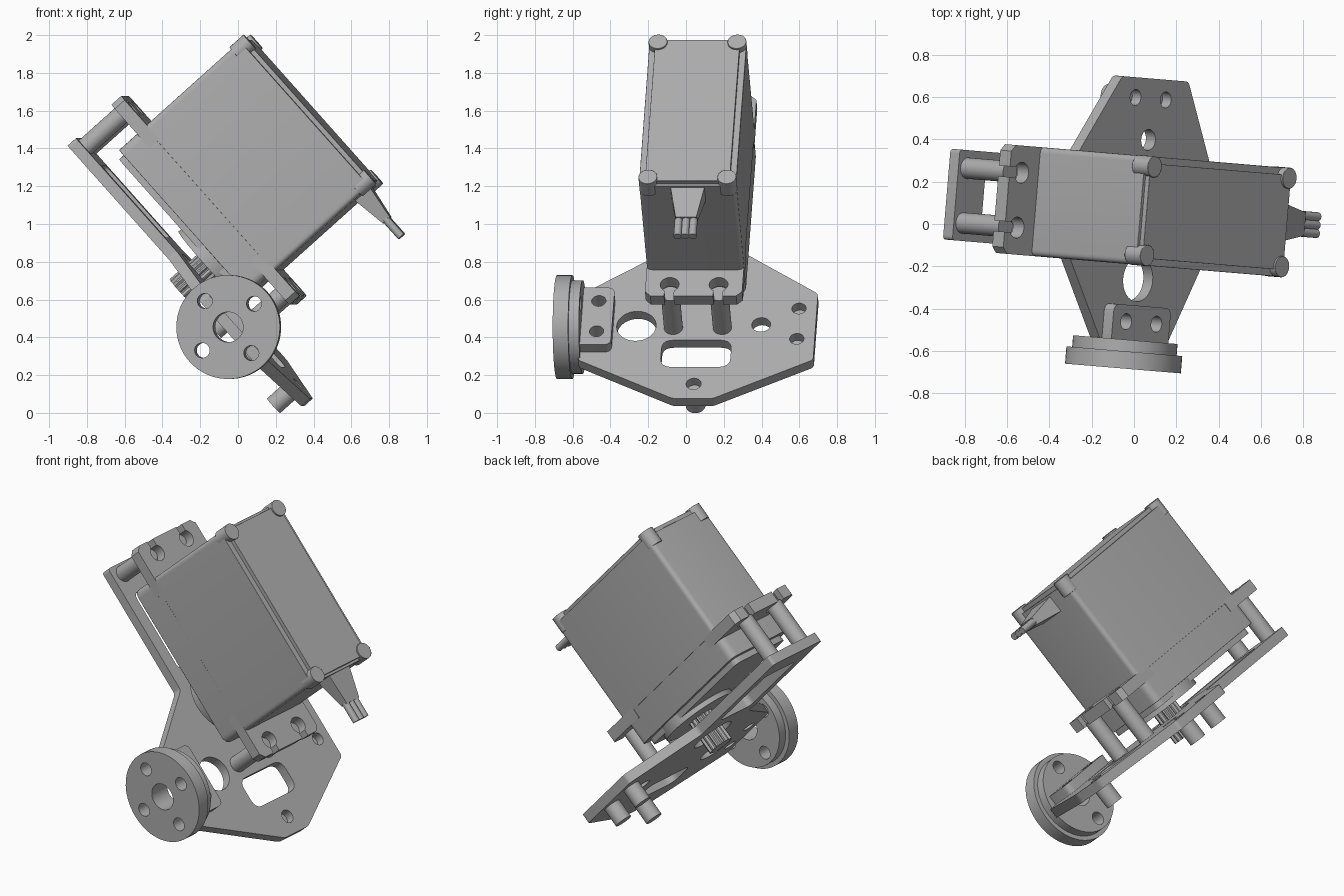
import bpy, bmesh
from math import radians, cos, sin, pi
from mathutils import Matrix, Vector

cube = bpy.data.objects.get("Cube")
if cube:
    bpy.data.objects.remove(cube, do_unlink=True)

grey = bpy.data.materials.new("plain grey")
grey.use_nodes = True
COLOUR = (0.42, 0.42, 0.42, 1)
grey.diffuse_color = COLOUR
grey.node_tree.nodes["Principled BSDF"].inputs["Base Color"].default_value = COLOUR

# Tilted frame: x runs down the mounting plate, z is the plate normal
FRAME = (Matrix.Translation((0, 0, 1)) @ Matrix.Rotation(radians(-4.8), 4, 'Z')
         @ Matrix.Rotation(radians(48.2), 4, 'Y') @ Matrix.Translation((0, 0.067, 0)))
SIDEWAYS = Matrix.Rotation(pi / 2, 4, 'X')    # extrude along -y
LENGTHWISE = Matrix.Rotation(pi / 2, 4, 'Y')  # extrude along +x


def circle(x, y, r, steps=32):
    return [(x + r * cos(2 * pi * i / steps), y + r * sin(2 * pi * i / steps))
            for i in range(steps)]


def rounded(points, r, steps=5):
    """Polygon with every corner rounded by a small curve."""
    out = []
    for i, p in enumerate(points):
        p = Vector(p)
        before, after = Vector(points[i - 1]), Vector(points[(i + 1) % len(points)])
        a = p + (before - p).normalized() * r
        b = p + (after - p).normalized() * r
        for k in range(steps + 1):
            t = k / steps
            out.append(tuple(a * (1 - t) ** 2 + p * 2 * t * (1 - t) + b * t * t))
    return out


def rect(x0, x1, y0, y1, r):
    return rounded([(x0, y0), (x1, y0), (x1, y1), (x0, y1)], r)


def finish(name, mesh, matrix, bevel=0):
    obj = bpy.data.objects.new(name, mesh)
    bpy.context.collection.objects.link(obj)
    mesh.materials.clear()
    mesh.materials.append(grey)
    obj.matrix_world = FRAME @ matrix
    if bevel:
        mod = obj.modifiers.new("soft edges", 'BEVEL')
        mod.width, mod.segments = bevel, 2
        mod.limit_method, mod.angle_limit = 'ANGLE', radians(50)
    bpy.ops.object.select_all(action='DESELECT')
    obj.select_set(True)
    bpy.context.view_layer.objects.active = obj
    bpy.ops.object.shade_smooth_by_angle(angle=radians(35))
    return obj


def slab(name, outlines, low, high, turn=Matrix(), bevel=0):
    """Extrude an outline (first loop) with holes (other loops) from low to high."""
    curve = bpy.data.curves.new(name, 'CURVE')
    curve.dimensions, curve.fill_mode = '2D', 'BOTH'
    curve.extrude = (high - low) / 2
    for loop in outlines:
        spline = curve.splines.new('POLY')
        spline.points.add(len(loop) - 1)
        for point, (x, y) in zip(spline.points, loop):
            point.co = (x, y, 0, 1)
        spline.use_cyclic_u = True
    temp = bpy.data.objects.new(name + "_outline", curve)
    bpy.context.collection.objects.link(temp)
    graph = bpy.context.evaluated_depsgraph_get()
    mesh = bpy.data.meshes.new_from_object(temp.evaluated_get(graph))
    bpy.data.objects.remove(temp, do_unlink=True)
    bm = bmesh.new()
    bm.from_mesh(mesh)
    bmesh.ops.remove_doubles(bm, verts=bm.verts, dist=0.0005)
    bmesh.ops.recalc_face_normals(bm, faces=bm.faces)
    bm.to_mesh(mesh)
    bm.free()
    return finish(name, mesh, turn @ Matrix.Translation((0, 0, (low + high) / 2)), bevel)


# Mounting plate: arm widening into an octagonal base
half = [(-0.905, 0.215), (-0.09, 0.215), (0.20, 0.625), (0.67, 0.625), (0.945, 0.105)]
outline = rounded(half + [(x, -y) for x, y in reversed(half)], 0.02)
plate_holes = [
    rect(-0.71, -0.2, -0.14, 0.14, 0.04),    # window in the arm
    rect(0.53, 0.72, -0.185, 0.185, 0.06),   # wide slot
    circle(0.05, 0, 0.13),                   # shaft opening
    circle(0.43, -0.327, 0.105),
    circle(0.42, 0.335, 0.05),
    circle(0.84, 0, 0.04),
]
PAIR = (0.305, 0.52)
plate_holes += [circle(x, s * 0.53, 0.038) for x in PAIR for s in (-1, 1)]
slab("mounting_plate", [outline] + plate_holes, -0.39, -0.33)

# Feet under the plate
for i, (x, y) in enumerate([(0.84, 0), (PAIR[0], 0.53), (PAIR[1], 0.53)]):
    slab(f"foot_{i + 1}", [circle(x, y, 0.052)], -0.505, -0.385)

# Motor housing, its rear lid and corner screws
slab("motor_housing", [rect(-0.705, 0.325, -0.258, 0.258, 0.03)], -0.015, 0.665, bevel=0.01)
slab("gear_housing", [rect(-0.705, 0.32, -0.255, 0.255, 0.05)], -0.2, -0.005, bevel=0.02)
slab("gear_cover", [rect(-0.67, 0.29, -0.22, 0.22, 0.05)], -0.235, -0.19)
slab("rear_lid", [rect(-0.69, 0.31, -0.225, 0.225, 0.03)], 0.65, 0.69, bevel=0.012)
for i, x in enumerate((-0.67, 0.29)):
    for j, y in enumerate((-0.21, 0.21)):
        slab(f"corner_screw_{i * 2 + j + 1}", [circle(x, y, 0.05, 24)],
             0.6, 0.70, bevel=0.01)

# Output boss and toothed shaft
slab("shaft_boss", [circle(0.05, 0, 0.235, 48)], -0.265, -0.19)
teeth = []
for k in range(48):
    r = 0.078 if k % 4 < 2 else 0.066
    teeth.append((0.05 + r * cos(pi * k / 24), r * sin(pi * k / 24)))
slab("toothed_shaft", [teeth], -0.47, -0.25)


# Mounting ears with keyhole notches open to the outer edge
def ear(name, inner, outer, hole_x):
    side = 1 if outer > inner else -1
    points = [(inner, -0.258), (outer - side * 0.03, -0.258), (outer, -0.228)]
    for y in (-0.13, 0.13):
        points.append((outer, y - 0.025))
        for k in range(21):
            t = radians(-30 - 300 * k / 20)
            points.append((hole_x + side * 0.05 * cos(t), y + 0.05 * sin(t)))
        points.append((outer, y + 0.025))
    points += [(outer, 0.228), (outer - side * 0.03, 0.258), (inner, 0.258)]
    slab(name, [points], -0.07, 0.0)


ear("upper_ear", -0.6, -0.91, -0.825)
ear("lower_ear", 0.2, 0.51, 0.43)

# Spacers between ears and plate
for label, x in (("upper", -0.84), ("lower", 0.44)):
    for side, y in (("front", -0.13), ("back", 0.13)):
        slab(f"{label}_{side}_spacer", [circle(x, y, 0.05)], -0.335, -0.06)

# Wheel hub with matching bracket
HUB_X, HUB_Z = 0.41, -0.36
bolts = [circle(HUB_X + dx, HUB_Z + dz, 0.04, 24)
         for dx, dz in ((0.185, 0), (-0.185, 0), (0, 0.185), (0, -0.185))]
bore = circle(HUB_X, HUB_Z, 0.08)
slab("hub_disc", [circle(HUB_X, HUB_Z, 0.275, 64), bore] + bolts, 0.67, 0.752, SIDEWAYS)
slab("bracket_flange", [circle(HUB_X, HUB_Z, 0.248, 64), bore] + bolts, 0.615, 0.672, SIDEWAYS)
tab_holes = [circle(x, -0.53, 0.038) for x in PAIR]
slab("bracket_tab", [rect(0.21, 0.615, -0.65, -0.45, 0.04)] + tab_holes, -0.331, -0.27)

# Cable boot, tapering outward, and three wires
bm = bmesh.new()
bmesh.ops.create_cube(bm, size=1)
for v in bm.verts:
    end = v.co.x > 0
    v.co = (0.51 if end else 0.31,
            v.co.y * (0.11 if end else 0.185),
            0.6 + v.co.z * (0.05 if end else 0.11))
boot = bpy.data.meshes.new("cable_boot")
bm.to_mesh(boot)
bm.free()
finish("cable_boot", boot, Matrix())
for i in range(3):
    slab(f"wire_{i + 1}", [circle(-0.6, (i - 1) * 0.04, 0.021, 16)], 0.5, 0.625, LENGTHWISE)
